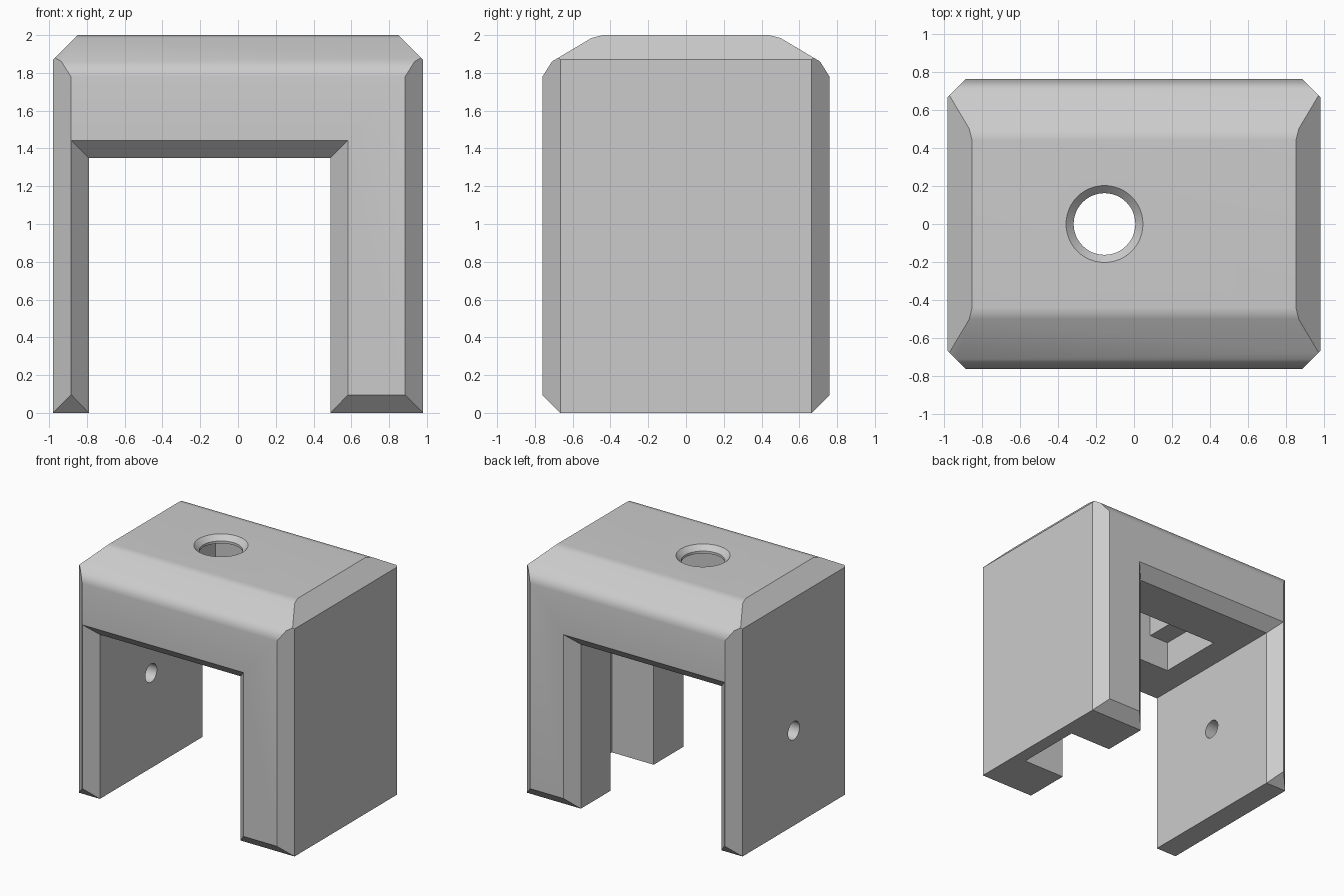
import bpy, bmesh, math
from mathutils import Vector, Matrix

default = bpy.data.objects.get("Cube")
if default:
    bpy.data.objects.remove(default, do_unlink=True)

grey = bpy.data.materials.new("light_grey")
grey.use_nodes = True
colour = (0.6, 0.6, 0.6, 1)
grey.diffuse_color = colour
grey.node_tree.nodes["Principled BSDF"].inputs["Base Color"].default_value = colour


def make_object(name, bm):
    bmesh.ops.recalc_face_normals(bm, faces=bm.faces)
    mesh = bpy.data.meshes.new(name)
    bm.to_mesh(mesh)
    bm.free()
    mesh.materials.append(grey)
    obj = bpy.data.objects.new(name, mesh)
    bpy.context.collection.objects.link(obj)
    return obj


def loft(name, rings):
    """Closed solid through equal-length rings of points."""
    bm = bmesh.new()
    loops = [[bm.verts.new(p) for p in ring] for ring in rings]
    for a, b in zip(loops, loops[1:]):
        for i in range(len(a)):
            j = (i + 1) % len(a)
            bm.faces.new((a[i], a[j], b[j], b[i]))
    bm.faces.new(loops[0])
    bm.faces.new(loops[-1])
    return make_object(name, bm)


def box(name, x0, x1, y, z0, z1):
    return loft(name, [[(x0, s, z0), (x1, s, z0), (x1, s, z1), (x0, s, z1)]
                       for s in (-y, y)])


def circle(radius, place, n=48):
    return [place(radius * math.cos(math.tau * i / n),
                  radius * math.sin(math.tau * i / n)) for i in range(n)]


# Housing: rounded-shoulder side profile extruded across x
half = [(0.665, 0), (0.76, 0.095), (0.76, 1.78), (0.71, 1.86),
        (0.5, 1.985), (0.44, 2)]
profile = half + [(-y, z) for y, z in reversed(half)]
housing = loft("bracket_housing", [[(x, y, z) for y, z in profile]
                                   for x in (-0.98, 0.98)])

# Chamfers on the outer side edges and the upright corners
bm = bmesh.new()
bm.from_mesh(housing.data)
for side in (-1, 1):
    cuts = [((side * 0.98, 0, 1.87), (side, 0, 1))]
    cuts += [((side * 0.98, s * 0.665, 0), (side, s, 0)) for s in (-1, 1)]
    for point, normal in cuts:
        geom = bm.verts[:] + bm.edges[:] + bm.faces[:]
        cut = bmesh.ops.bisect_plane(bm, geom=geom, plane_co=Vector(point),
                                     plane_no=Vector(normal), clear_outer=True)
        edges = [e for e in cut["geom_cut"] if isinstance(e, bmesh.types.BMEdge)]
        bmesh.ops.contextual_create(bm, geom=edges)
bmesh.ops.recalc_face_normals(bm, faces=bm.faces)
bm.to_mesh(housing.data)
bm.free()

# Passage between the legs, flared at both ends
rings = []
for y, flare in ((-0.8, 0.13), (-0.665, 0), (0.665, 0), (0.8, 0.13)):
    x0, x1, top = -0.79 - flare, 0.49 + flare, 1.35 + flare
    rings.append([(x0, y, -0.2), (x1, y, -0.2), (x1, y, top), (x0, y, top)])
cutters = [loft("passage_cutter", rings)]

# Stepped recess, open to the passage and running down the thick leg
cutters.append(box("body_recess_cutter", -0.4, 0.695, 0.28, 1.2, 1.94))
cutters.append(box("tab_recess_cutter", -0.575, 0.87, 0.28, 1.2, 1.6))
cutters.append(box("leg_channel_cutter", 0.4, 0.87, 0.28, -0.2, 1.4))

# Countersunk top hole
levels = ((0.162, 1.8), (0.162, 1.96), (0.202, 2), (0.242, 2.04))
cutters.append(loft("top_hole_cutter", [
    circle(r, lambda u, v, z=z: (-0.155 + u, v, z)) for r, z in levels]))

# Small hole through the thin leg
cutters.append(loft("side_hole_cutter", [
    circle(0.075, lambda u, v, x=x: (x, u, 0.78 + v), 32) for x in (-1.1, -0.6)]))

bpy.ops.object.select_all(action="DESELECT")
housing.select_set(True)
bpy.context.view_layer.objects.active = housing
for cutter in cutters:
    cutter.hide_render = True
    mod = housing.modifiers.new(cutter.name, "BOOLEAN")
    mod.operation = "DIFFERENCE"
    mod.solver = "EXACT"
    mod.object = cutter
    bpy.ops.object.modifier_apply(modifier=mod.name)
    bpy.data.objects.remove(cutter, do_unlink=True)

# Soft shoulders, crisp chamfers
bpy.ops.object.shade_smooth_by_angle(angle=math.radians(33))
weighted = housing.modifiers.new("flat_face_normals", "WEIGHTED_NORMAL")
weighted.keep_sharp = True
